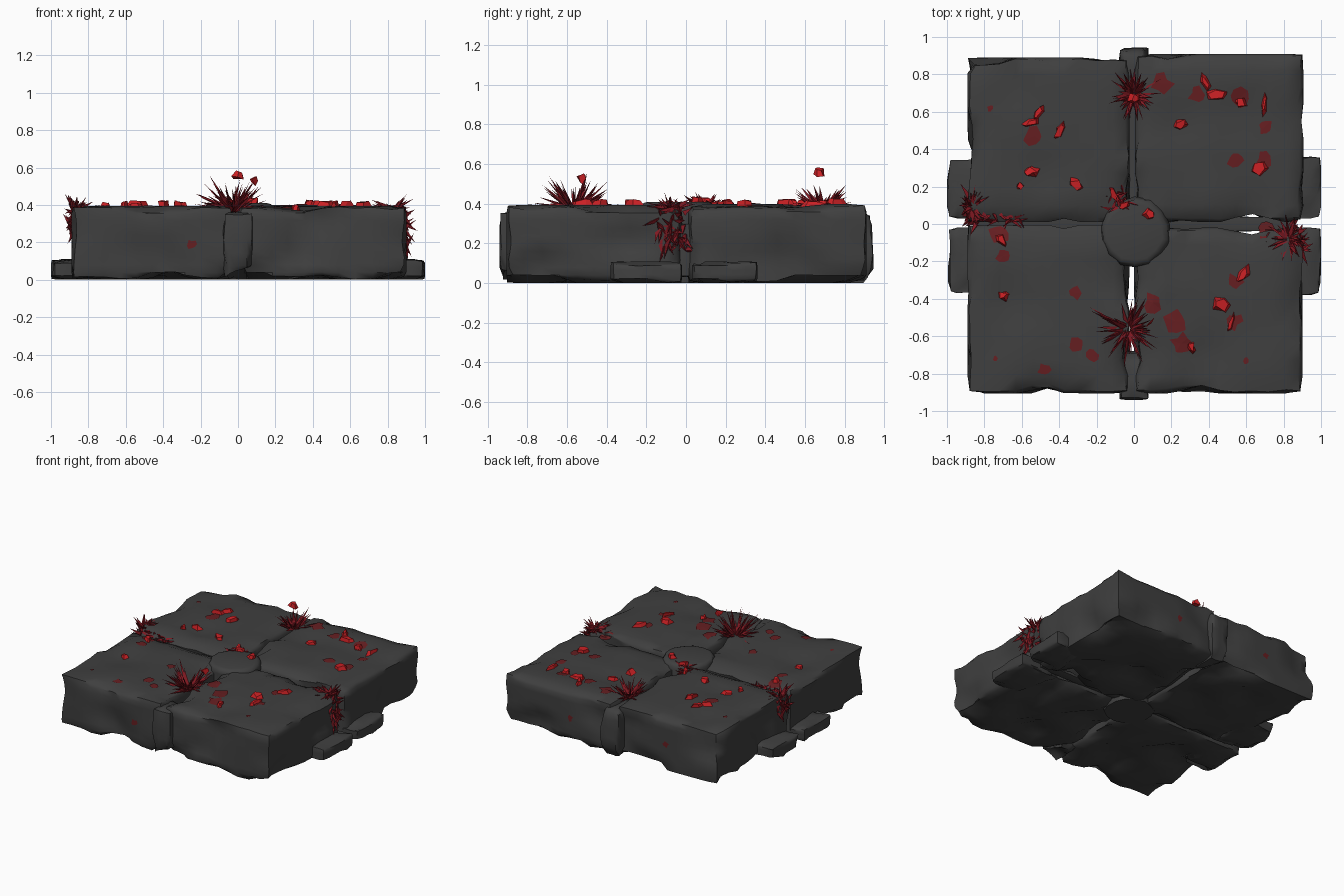
import bpy, bmesh, math, random
from mathutils import Vector, Matrix, noise
from mathutils.bvhtree import BVHTree

random.seed(7)
cube = bpy.data.objects.get("Cube")
if cube:
    bpy.data.objects.remove(cube, do_unlink=True)


def material(name, rgb):
    m = bpy.data.materials.new(name)
    m.use_nodes = True
    m.diffuse_color = (*rgb, 1)
    m.node_tree.nodes["Principled BSDF"].inputs["Base Color"].default_value = (*rgb, 1)
    return m


STONE = material("charcoal stone", (0.05, 0.05, 0.05))
STAIN = material("dark red stain", (0.13, 0.013, 0.015))
SPIKE = material("deep red spike", (0.22, 0.01, 0.016))
CRYSTAL = material("bright red crystal", (0.6, 0.015, 0.018))


def finish(bm, name, mat, smooth=False):
    bmesh.ops.recalc_face_normals(bm, faces=bm.faces)
    mesh = bpy.data.meshes.new(name)
    bm.to_mesh(mesh)
    bm.free()
    mesh.materials.append(mat)
    ob = bpy.data.objects.new(name, mesh)
    bpy.context.collection.objects.link(ob)
    if smooth:
        bpy.ops.object.select_all(action='DESELECT')
        ob.select_set(True)
        bpy.context.view_layer.objects.active = ob
        bpy.ops.object.shade_smooth_by_angle(angle=math.radians(50))
    return ob


trees = []


def rock(name, lo, hi, cuts, dents, edge):
    """Worn stone filling a box; every dent goes inward."""
    lo, hi = Vector(lo), Vector(hi)
    mid, half = (lo + hi) / 2, (hi - lo) / 2
    bm = bmesh.new()
    bmesh.ops.create_cube(bm, size=2)
    bmesh.ops.subdivide_edges(bm, edges=bm.edges, cuts=cuts, use_grid_fill=True)
    for v in bm.verts:
        unit = v.co.copy()
        pos = mid + Vector(a * b for a, b in zip(unit, half))
        out = [abs(c) > 0.99 for c in unit]
        n = noise.noise(pos * 4 + Vector((3, 8, 1)))
        chip = 0.5 + noise.noise(pos * 6)
        for i in range(3):
            if out[i]:
                amount = dents[i] * max(0, n)
                if i == 2 and unit.z < 0:
                    amount *= 2
                if sum(out) > 1:
                    amount += edge * max(0.1, chip)
                pos[i] -= math.copysign(min(amount, half[i] * 0.7), unit[i])
            else:
                pos[i] += random.uniform(-0.12, 0.12) * half[i] / cuts
        v.co = pos
    trees.append(BVHTree.FromBMesh(bm))
    return finish(bm, name, STONE, True)


# Four main slabs
for name, lo, hi in (
        ("front_right_slab", (-0.89, -0.905, 0), (-0.025, -0.005, 0.395)),
        ("front_left_slab", (0.0, -0.905, 0), (0.9, -0.02, 0.395)),
        ("back_right_slab", (-0.89, 0.01, 0), (-0.025, 0.89, 0.395)),
        ("back_left_slab", (0.005, 0.01, 0), (0.905, 0.91, 0.4))):
    rock(name, lo, hi, 9, (0.08, 0.08, 0.05), 0.025)

# Filler stones around the rim
rock("front_wedge", (-0.08, -0.94, 0), (0.08, -0.68, 0.36), 4, (0.03, 0.03, 0.05), 0.035)
rock("back_wedge", (-0.09, 0.68, 0), (0.08, 0.945, 0.36), 4, (0.03, 0.03, 0.05), 0.035)
for side, s in (("left", 1), ("right", -1)):
    for end, y0, y1 in (("back", 0.03, 0.36), ("front", -0.38, -0.02)):
        x0, x1 = sorted((s * 0.72, s))
        rock(f"{side}_{end}_footing", (x0, y0, 0), (x1, y1, 0.11), 4, (0.04, 0.04, 0.02), 0.03)

# Dark cores at the bottom of the cracks
rock("crack_bed_long", (-0.03, 0.05, 0.03), (0.03, 0.75, 0.3), 3, (0, 0, 0.04), 0.01)
rock("crack_bed_cross", (-0.84, -0.04, 0.03), (0.84, 0.04, 0.3), 3, (0, 0, 0.04), 0.01)

# Round centre stone
bm = bmesh.new()
bmesh.ops.create_cone(bm, cap_ends=True, segments=14, radius1=0.17, radius2=0.19, depth=0.41,
                      matrix=Matrix.Translation((0.005, -0.045, 0.205)))
rim = [e for e in bm.edges if all(v.co.z > 0.4 for v in e.verts)]
bmesh.ops.bevel(bm, geom=rim, offset=0.04, segments=3, affect='EDGES', profile=0.5)
for v in bm.verts:
    v.co.xy += Vector((random.uniform(-1, 1), random.uniform(-1, 1))) * 0.007
trees.append(BVHTree.FromBMesh(bm))
finish(bm, "centre_stone", STONE, True)


def hit(origin, direction):
    """Nearest point on the stones along a ray."""
    found = [t.ray_cast(Vector(origin), Vector(direction)) for t in trees]
    found = [f for f in found if f[0] is not None]
    return min(found, key=lambda f: f[3])[0] if found else None


def top(x, y):
    p = hit((x, y, 2), (0, 0, -1))
    return p.z if p and p.z > 0.3 else 0.36


# Thin stains draped over the stone
def stain(bm, place, radius):
    centre = bm.verts.new(place(0, 0))
    ring = []
    for k in range(9):
        a = k * math.tau / 9
        r = radius * random.uniform(0.55, 1.15)
        ring.append(bm.verts.new(place(r * math.cos(a), r * math.sin(a))))
    for k in range(9):
        bm.faces.new((centre, ring[k], ring[(k + 1) % 9]))


bm = bmesh.new()
for x, y, r in ((0.15, 0.75, 0.06), (0.34, 0.69, 0.05), (0.56, 0.67, 0.06), (0.7, 0.52, 0.04),
                (0.55, 0.34, 0.05), (0.7, 0.34, 0.05), (-0.53, 0.47, 0.06), (-0.77, 0.62, 0.02),
                (-0.72, -0.05, 0.06), (-0.7, -0.17, 0.04), (0.1, -0.42, 0.06), (0.22, -0.52, 0.07),
                (0.25, -0.64, 0.06), (-0.31, -0.37, 0.04), (-0.22, -0.7, 0.04), (-0.31, -0.65, 0.05),
                (-0.48, -0.78, 0.04), (-0.74, -0.72, 0.015), (0.53, -0.52, 0.05),
                (0.54, -0.31, 0.05), (0.6, -0.73, 0.02), (0.7, -0.03, 0.05)):
    stain(bm, lambda u, v: (x + u, y + v, top(x + u, y + v) + 0.005), r)
for x, z, s in ((-0.25, 0.19, -1), (-0.45, 0.2, 1), (0.35, 0.2, 1)):
    def on_wall(u, v):
        p = hit((x + u, 2 * s, z + v), (0, -s, 0))
        return p + Vector((0, 0.005 * s, 0))
    stain(bm, on_wall, 0.028)
finish(bm, "stains", STAIN)


def spike(bm, base, direction, length, width):
    """Slim three-sided thorn from base towards direction."""
    d = Vector(direction).normalized()
    turn = d.to_track_quat('Z', 'Y').to_matrix().to_4x4()
    mat = Matrix.Translation(Vector(base) + d * length / 2) @ turn @ Matrix.Rotation(random.random() * 6, 4, 'Z')
    bmesh.ops.create_cone(bm, cap_ends=True, segments=3, radius1=width, radius2=0,
                          depth=length, matrix=mat)


# Thorn bursts along the cracks
for name, x, y, count, reach, tall in (("front_thorns", -0.03, -0.56, 60, 0.2, 1.0),
                                       ("back_thorns", 0, 0.69, 55, 0.15, 0.9),
                                       ("left_thorns", 0.83, -0.08, 40, 0.11, 0.3),
                                       ("right_thorns", -0.87, 0.09, 35, 0.1, 0.7)):
    bm = bmesh.new()
    for k in range(count):
        a = random.uniform(0, math.tau)
        d = (math.cos(a), math.sin(a), random.uniform(0.05, 1.6) * tall)
        if abs(x) > 0.5:
            d = (d[0] * 0.6 - math.copysign(0.25, x), d[1], d[2])
        spike(bm, (x + 0.02 * d[0], y + 0.02 * d[1], 0.375), d,
              reach * random.uniform(0.5, 1.1), random.uniform(0.009, 0.02))
    finish(bm, name, SPIKE)

# Thorns hanging down both sides
for name, x, y0, y1, z0, count in (("left_hanging_thorns", 0.88, -0.14, 0.0, 0.16, 55),
                                   ("right_hanging_thorns", -0.88, 0.0, 0.14, 0.26, 35)):
    bm = bmesh.new()
    s = math.copysign(1, x)
    for k in range(count):
        z = random.uniform(z0, 0.39)
        y = random.uniform(y0, y1)
        p = hit((2 * s, y, z), (-s, 0, 0))
        base = (s * max(abs(p.x) - 0.01, 0.84) if p else x, y, z)
        spike(bm, base, (s * 0.25, random.uniform(-0.6, 0.6), random.uniform(-1, 0.4)),
              random.uniform(0.05, 0.1), random.uniform(0.012, 0.02))
    finish(bm, name, SPIKE)

# Small thorns creeping along the crack line
bm = bmesh.new()
for k in range(40):
    x = random.uniform(-0.85, -0.6) if k % 2 else random.uniform(-0.13, -0.03)
    y = random.uniform(0.01, 0.06) if k % 2 else random.uniform(0.08, 0.18)
    a = random.uniform(0, math.tau)
    spike(bm, (x, y, top(x, y) - 0.005), (math.cos(a), math.sin(a), 0.35), 0.06, 0.012)
finish(bm, "creeping_thorns", SPIKE)

# Crystal shards: x, y, length, width, angle in degrees
bm = bmesh.new()


def shard(x, y, z, length, width, angle, tilt):
    mat = (Matrix.Translation((x, y, z)) @ Matrix.Rotation(math.radians(angle), 4, 'Z')
           @ Matrix.Rotation(tilt, 4, 'Y') @ Matrix.Diagonal((length / 2, width / 2, 0.035, 1)))
    made = bmesh.ops.create_cone(bm, cap_ends=True, segments=5, radius1=1.0, radius2=0.65,
                                 depth=1, matrix=mat)
    for v in made["verts"]:
        v.co += Vector((random.uniform(-1, 1), random.uniform(-1, 1), random.uniform(-0.6, 0.6))) * 0.01


for x, y, l, w, a in ((-0.51, 0.59, 0.11, 0.04, 55), (-0.55, 0.54, 0.11, 0.05, 20),
                      (-0.4, 0.5, 0.11, 0.05, 65), (-0.55, 0.28, 0.1, 0.05, 0),
                      (-0.61, 0.2, 0.06, 0.05, 60), (-0.31, 0.21, 0.1, 0.07, -30),
                      (0.25, 0.53, 0.1, 0.07, 35), (0.38, 0.76, 0.12, 0.05, 110),
                      (0.44, 0.69, 0.13, 0.08, 0), (0.57, 0.65, 0.08, 0.06, 20),
                      (0.7, 0.64, 0.14, 0.035, 80), (0.67, 0.3, 0.1, 0.09, 40),
                      (0.08, 0.05, 0.07, 0.07, 10), (-0.1, 0.15, 0.14, 0.05, 120),
                      (-0.05, 0.1, 0.09, 0.05, 40), (0.58, -0.27, 0.13, 0.07, 50),
                      (0.47, -0.43, 0.12, 0.09, -20), (0.52, -0.53, 0.12, 0.035, 80),
                      (0.31, -0.66, 0.07, 0.04, 110), (-0.7, -0.38, 0.08, 0.06, -20),
                      (-0.71, -0.09, 0.09, 0.05, 120)):
    shard(x, y, top(x, y) + 0.007, l, w, a, random.uniform(-0.15, 0.15))
# Flakes drifting above the thorn bursts
shard(0.0, 0.67, 0.56, 0.07, 0.05, 30, 0.2)
shard(0.09, -0.52, 0.53, 0.06, 0.015, 60, 1.0)
finish(bm, "crystal_shards", CRYSTAL)
